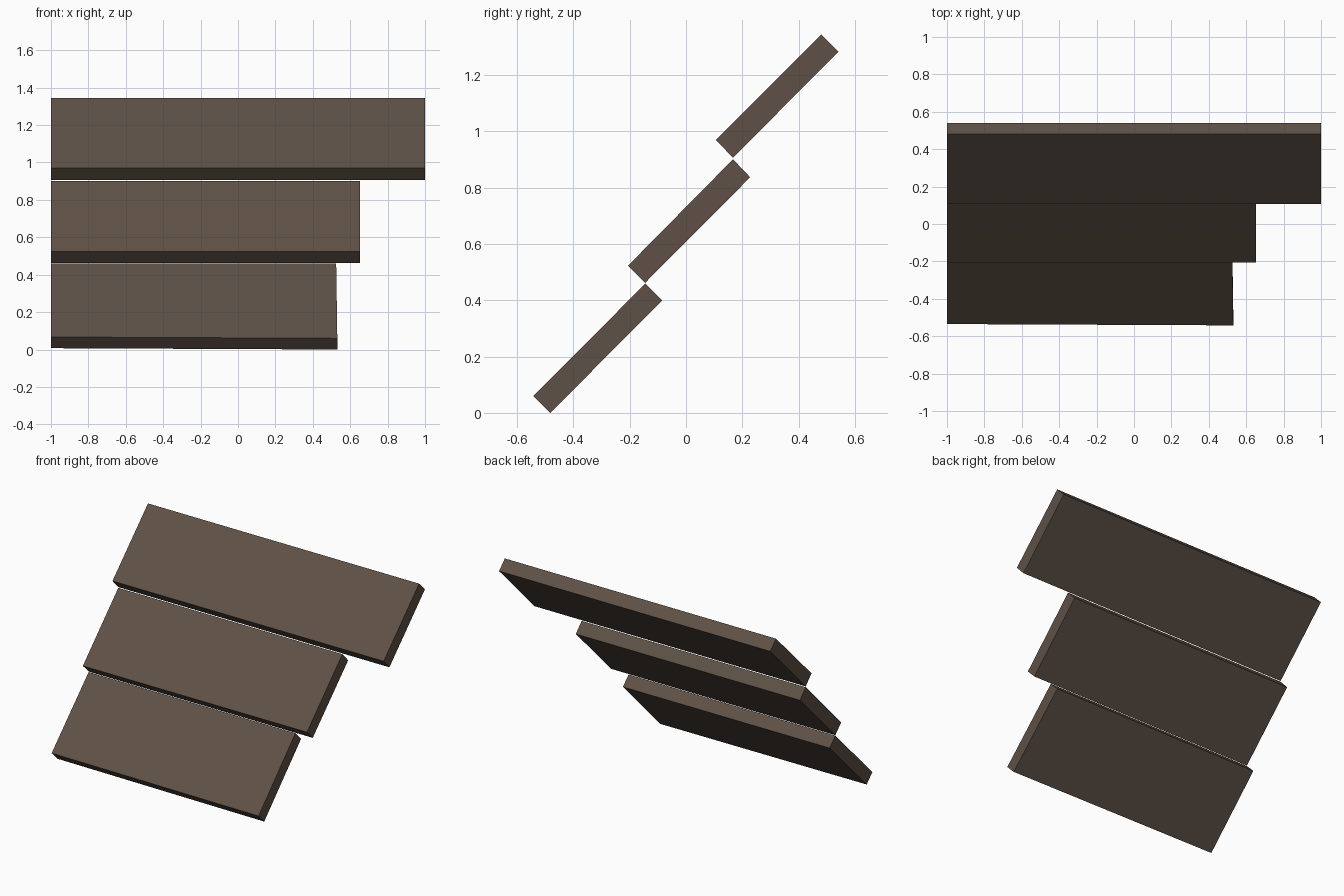
import bpy, bmesh

if "Cube" in bpy.data.objects:
    bpy.data.objects.remove(bpy.data.objects["Cube"])

wood = bpy.data.materials.new("dark brown wood")
wood.diffuse_color = (0.112, 0.081, 0.061, 1)
wood.use_nodes = True
wood.node_tree.nodes["Principled BSDF"].inputs["Base Color"].default_value = wood.diffuse_color


def plank(name, x_end, profile, drop=0.0, skew=0.0):
    """Slanted board: a (y, z) profile run from x = -1 to x_end.
    drop lengthens the lower right corner slightly, skew slants the cut."""
    bm = bmesh.new()
    rings = []
    for x in (-1.0, x_end):
        ring = []
        for i, (y, z) in enumerate(profile):
            low_right = x > -1 and i < 2
            d = drop if low_right else 0
            ring.append(bm.verts.new((x + (skew if low_right else 0), y - d, z - d)))
        rings.append(ring)
    a, b = rings
    bm.faces.new(a)
    bm.faces.new(b[::-1])
    for i in range(4):
        j = (i + 1) % 4
        bm.faces.new((a[i], b[i], b[j], a[j]))
    bmesh.ops.recalc_face_normals(bm, faces=bm.faces[:])
    me = bpy.data.meshes.new(name)
    bm.to_mesh(me)
    bm.free()
    me.materials.append(wood)
    bpy.context.collection.objects.link(bpy.data.objects.new(name, me))


# Three overlapping boards climbing at 45 degrees, growing longer upwards
plank("lower_plank", 0.525,
      [(-0.535, 0.067), (-0.475, 0.007), (-0.085, 0.399), (-0.145, 0.459)], 0.007, 0.006)
plank("middle_plank", 0.653,
      [(-0.206, 0.523), (-0.145, 0.462), (0.228, 0.837), (0.167, 0.901)])
plank("upper_plank", 1.0,
      [(0.106, 0.970), (0.167, 0.906), (0.541, 1.283), (0.480, 1.344)])
